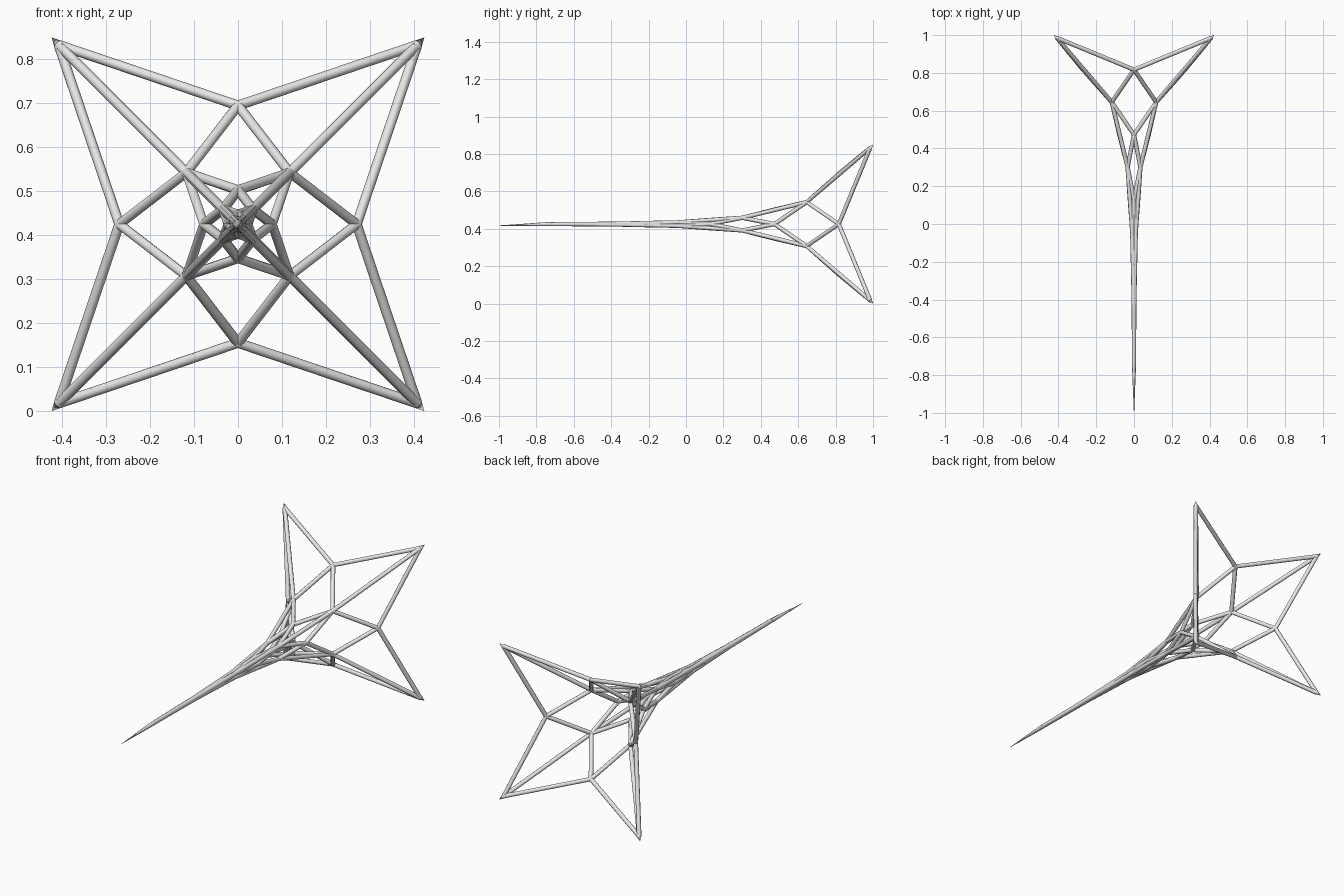
import bpy, bmesh, math
from mathutils import Vector, Matrix

cube = bpy.data.objects.get("Cube")
if cube:
    bpy.data.objects.remove(cube, do_unlink=True)

steel = bpy.data.materials.new("light grey")
steel.use_nodes = True
grey = (0.8, 0.8, 0.8, 1)
steel.diffuse_color = grey
steel.node_tree.nodes["Principled BSDF"].inputs["Base Color"].default_value = grey

MID = 0.425      # height of the long axis
RATIO = 0.288    # each pair of rings shrinks by this factor
LAST = 10        # index of the foremost ring


def node(k, i):
    """Node i of ring k: even rings sit on diagonals, odd ones on the axes."""
    i %= 4
    if k % 2 == 0:
        radius = 0.408 * math.sqrt(2) * RATIO ** (k / 2)
        angle = math.pi / 4 + i * math.pi / 2
    else:
        radius = 0.27 * RATIO ** ((k - 1) / 2)
        angle = i * math.pi / 2
    y = 0.985 if k == 0 else 0.817 - 0.172 * (k - 1)
    return Vector((radius * math.cos(angle), y, MID + radius * math.sin(angle)))


def thickness(y):
    """Struts get slightly thinner towards the front."""
    t = min(max((0.3 - y) / 1.03, 0), 1)
    return 0.0113 - 0.0015 * t


def strut(bm, a, b, r1, r2):
    d = b - a
    m = Matrix.Translation((a + b) / 2) @ d.to_track_quat('Z', 'Y').to_matrix().to_4x4()
    bmesh.ops.create_cone(bm, cap_ends=True, segments=8, radius1=r1, radius2=r2,
                          depth=d.length, matrix=m)


def finish(bm, name):
    mesh = bpy.data.meshes.new(name)
    bm.to_mesh(mesh)
    bm.free()
    mesh.materials.append(steel)
    obj = bpy.data.objects.new(name, mesh)
    bpy.context.collection.objects.link(obj)
    bpy.ops.object.select_all(action='DESELECT')
    obj.select_set(True)
    bpy.context.view_layer.objects.active = obj
    bpy.ops.object.shade_smooth_by_angle(angle=math.radians(50))


# Lattice tiers: zigzag struts, long diagonal struts and joints
for k in range(LAST):
    bm = bmesh.new()
    for i in range(4):
        a = node(k, i)
        even = k % 2 == 0
        ends = [node(k + 1, i), node(k + 1, i + 1 if even else i - 1)]
        if even:
            ends.append(node(k + 2, i))
        for b in ends:
            strut(bm, a, b, thickness(a.y), thickness(b.y))
        if k > 0:
            bmesh.ops.create_icosphere(bm, subdivisions=2, radius=thickness(a.y) * 1.03,
                                       matrix=Matrix.Translation(a))
    finish(bm, f"lattice_tier_{k + 1}")

# Sharp mitred points where the rear struts meet
for i in range(4):
    bm = bmesh.new()
    a = node(0, i)
    r = thickness(a.y)
    for b in (node(1, i), node(1, i + 1), node(2, i)):
        d = (b - a).normalized()
        q = d.to_track_quat('Z', 'Y')
        for s in range(8):
            t = s * math.pi / 4
            bm.verts.new(a + d * 0.012 + q @ Vector((r * math.cos(t), r * math.sin(t), 0)))
    bm.verts.new((math.copysign(0.424, a.x), 1.0, MID + math.copysign(0.425, a.z - MID)))
    bmesh.ops.convex_hull(bm, input=bm.verts[:])
    loose = [v for v in bm.verts if not v.link_faces]
    bmesh.ops.delete(bm, geom=loose, context='VERTS')
    bmesh.ops.recalc_face_normals(bm, faces=bm.faces[:])
    finish(bm, f"rear_point_{i + 1}")

# Needle nose
bm = bmesh.new()
base = Vector((0, node(LAST, 0).y, MID))
strut(bm, base, Vector((0, -1.0, 0.417)), 0.0115, 0.0008)
finish(bm, "needle_nose")
